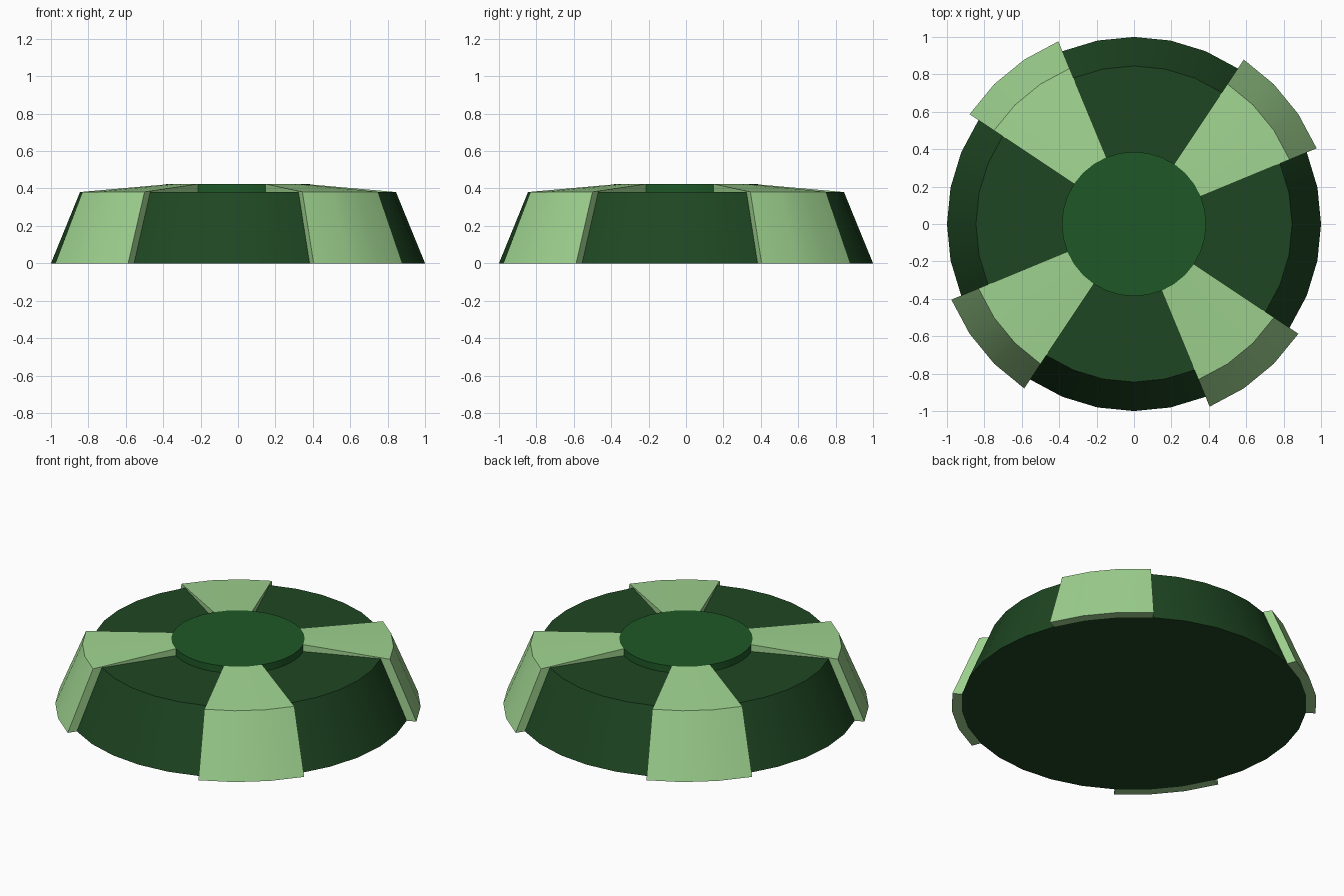
import bpy, bmesh
from math import cos, sin, radians

if "Cube" in bpy.data.objects:
    bpy.data.objects.remove(bpy.data.objects["Cube"])

STEP = 360 / 32


def material(name, rgb):
    m = bpy.data.materials.new(name)
    m.diffuse_color = (*rgb, 1)
    m.use_nodes = True
    m.node_tree.nodes["Principled BSDF"].inputs["Base Color"].default_value = m.diffuse_color
    return m


def finish(bm, name, mat):
    bmesh.ops.recalc_face_normals(bm, faces=bm.faces[:])
    me = bpy.data.meshes.new(name)
    bm.to_mesh(me)
    bm.free()
    me.materials.append(mat)
    ob = bpy.data.objects.new(name, me)
    bpy.context.collection.objects.link(ob)
    bpy.ops.object.select_all(action='DESELECT')
    ob.select_set(True)
    bpy.context.view_layer.objects.active = ob
    bpy.ops.object.shade_smooth_by_angle(angle=radians(20))
    return ob


def sweep(name, profile, start, segments, mat):
    """Sweep a closed (radius, z) profile around z from start, in 32nds of a turn."""
    bm = bmesh.new()
    full = segments == 32
    rings = []
    for i in range(segments if full else segments + 1):
        a = radians((start + i) * STEP)
        rings.append([bm.verts.new((r * cos(a), r * sin(a), z)) for r, z in profile])
    n = len(profile)
    for i in range(segments):
        p, q = rings[i], rings[(i + 1) % len(rings)]
        # full turns have open profiles whose ends are capped flat
        for j in range(n - 1 if full else n):
            k = (j + 1) % n
            bm.faces.new((p[j], q[j], q[k], p[k]))
    if full:
        bm.faces.new([r[0] for r in rings])
        bm.faces.new([r[-1] for r in rings])
    else:
        bm.faces.new(rings[0])
        bm.faces.new(rings[-1])
    return finish(bm, name, mat)


dark = material("dark_green", (0.013, 0.062, 0.016))
mid = material("hub_green", (0.013, 0.098, 0.02))
light = material("light_green", (0.35, 0.66, 0.28))

# Tapered round body
sweep("body", [(1.0, 0), (0.845, 0.38)], 0, 32, dark)

# Raised centre disc
sweep("centre_disc", [(0.386, 0.37), (0.386, 0.424)], 0, 32, mid)

# Four light bands wrapping over the rim and down the side
band = [(1.0, 0), (1.057, 0), (0.9, 0.382), (0.386, 0.424), (0.38, 0.37), (0.84, 0.37)]
for i in range(4):
    sweep(f"rim_band_{i + 1}", band, 2 + 8 * i, 3, light)
